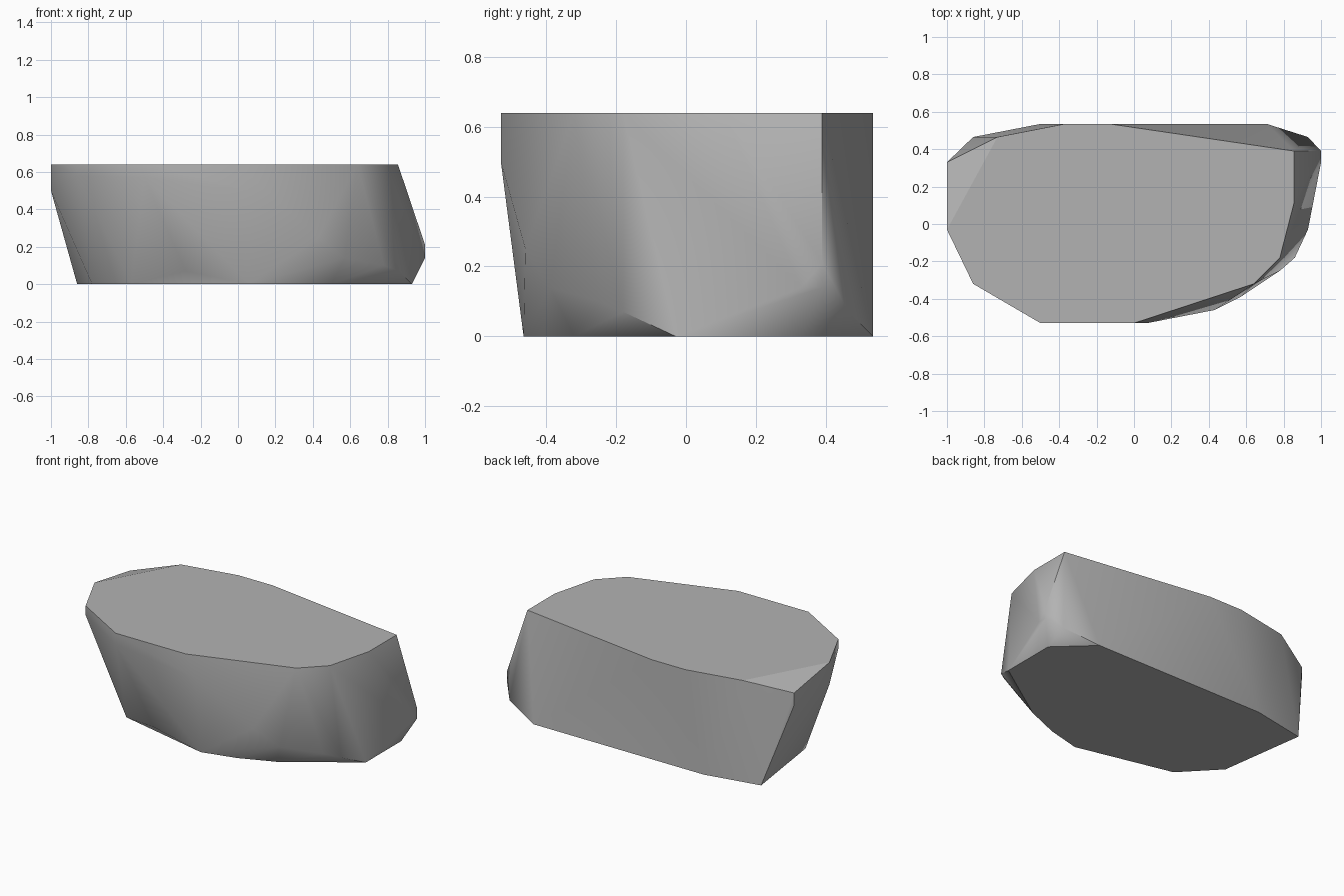
import bpy, bmesh
from math import radians

cube = bpy.data.objects.get("Cube")
if cube:
    bpy.data.objects.remove(cube, do_unlink=True)

# Flat top and bottom outlines of the boulder
H = 0.64
top = [(-1, -.03), (-.86, -.32), (-.5, -.53), (0, -.53), (.64, -.32), (.78, -.18),
       (.855, .11), (.855, .39), (-.13, .535), (-.37, .535), (-.73, .465)]
bottom = [(-.86, .465), (-.78, -.1), (-.57, -.32), (.06, -.465), (.28, -.41),
          (.5, -.32), (.93, -.03), (.93, .33), (.71, .535), (-.5, .535)]

# Bulging corners on the sides
sides = [(-1, -.03, .5), (-1, .33, .5), (-1, .33, .58), (-.86, -.32, .58),
         (-.5, -.53, .57), (.07, -.53, .5), (.43, -.46, .25), (.57, -.39, .14),
         (.78, -.25, .1), (.86, -.18, .07), (-.28, -.46, .07), (1, .39, .21),
         (1, .39, .14), (1, .33, .14), (.93, .465, .07)]

# Wrap the corners in a tight skin
bm = bmesh.new()
points = [(x, y, H) for x, y in top] + [(x, y, 0) for x, y in bottom] + sides
for p in points:
    bm.verts.new(p)
hull = bmesh.ops.convex_hull(bm, input=bm.verts)
loose = [v for v in bm.verts if not v.link_faces]
bmesh.ops.delete(bm, geom=loose, context='VERTS')
bmesh.ops.dissolve_limit(bm, angle_limit=radians(0.5), verts=bm.verts, edges=bm.edges)
bmesh.ops.recalc_face_normals(bm, faces=bm.faces)

# Smooth weathered sides, crisp rims around the flat caps
for f in bm.faces:
    f.smooth = abs(f.normal.z) < 0.99
for e in bm.edges:
    capped = any(abs(f.normal.z) > 0.95 for f in e.link_faces)
    e.smooth = not capped and e.calc_face_angle(0) < radians(45)

mesh = bpy.data.meshes.new("boulder")
bm.to_mesh(mesh)
bm.free()
boulder = bpy.data.objects.new("boulder", mesh)
bpy.context.collection.objects.link(boulder)

# Plain grey stone
stone = bpy.data.materials.new("grey_stone")
stone.use_nodes = True
colour = (.45, .45, .45, 1)
stone.diffuse_color = colour
stone.node_tree.nodes["Principled BSDF"].inputs["Base Color"].default_value = colour
mesh.materials.append(stone)
